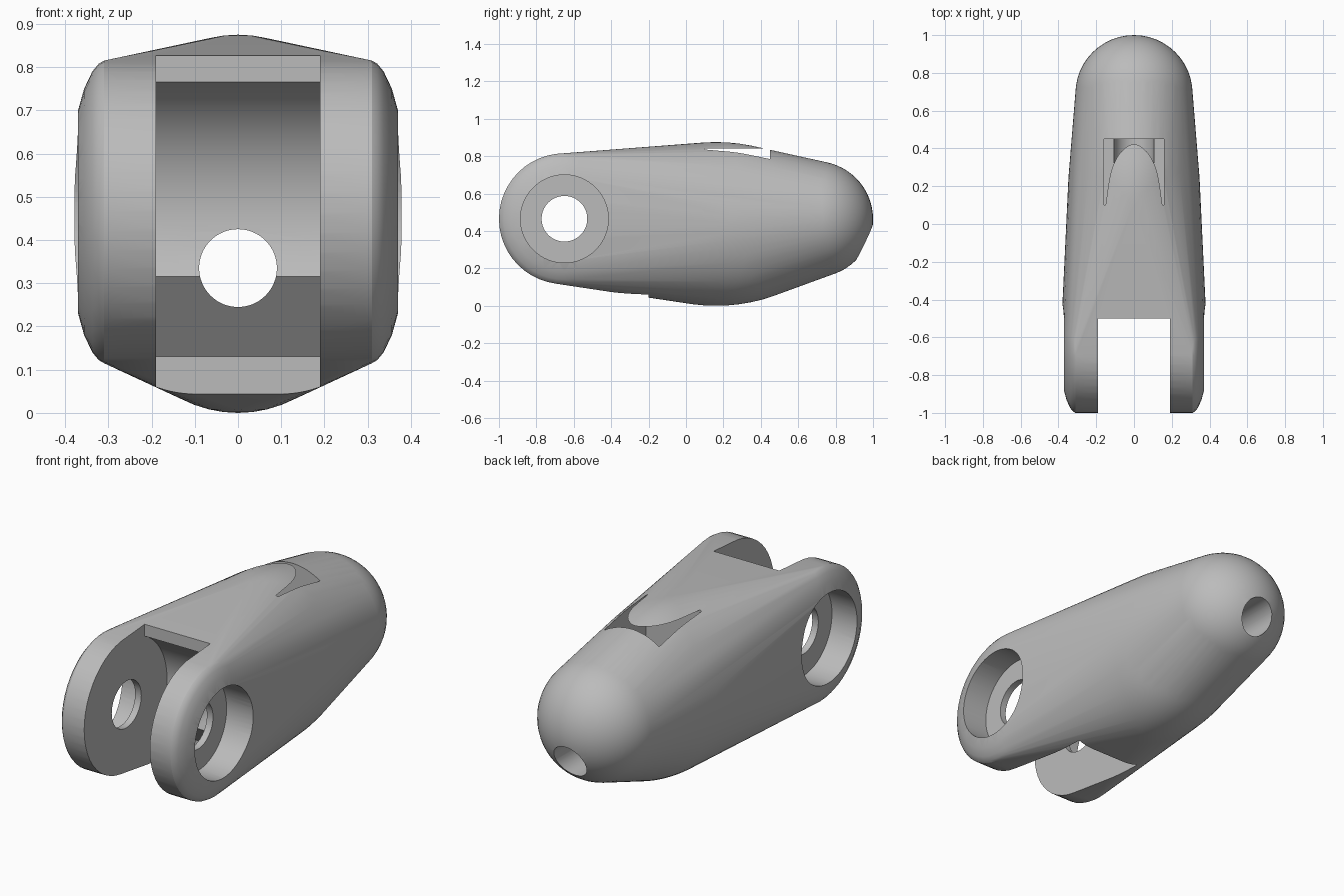
import bpy, bmesh
from math import sin, cos, pi, atan2, hypot, radians
from mathutils import Matrix

if "Cube" in bpy.data.objects:
    bpy.data.objects.remove(bpy.data.objects["Cube"], do_unlink=True)

HINGE_Y, HINGE_Z = -0.65, 0.465
BORE_Z = 0.335

grey = bpy.data.materials.new("plain_grey")
grey.use_nodes = True
colour = (0.5, 0.5, 0.5, 1)
grey.diffuse_color = colour
grey.node_tree.nodes["Principled BSDF"].inputs["Base Color"].default_value = colour


def make_object(name, bm):
    bmesh.ops.recalc_face_normals(bm, faces=bm.faces)
    mesh = bpy.data.meshes.new(name)
    bm.to_mesh(mesh)
    bm.free()
    mesh.materials.append(grey)
    obj = bpy.data.objects.new(name, mesh)
    bpy.context.collection.objects.link(obj)
    return obj


def cylinder(name, radius, start, end, axis, segments=64):
    """Cylinder along x through the hinge, or along y through the bore."""
    bm = bmesh.new()
    mid = (start + end) / 2
    if axis == "X":
        place = Matrix.Translation((mid, HINGE_Y, HINGE_Z)) @ Matrix.Rotation(pi / 2, 4, "Y")
    else:
        place = Matrix.Translation((0, mid, BORE_Z)) @ Matrix.Rotation(pi / 2, 4, "X")
    bmesh.ops.create_cone(bm, cap_ends=True, segments=segments, radius1=radius,
                          radius2=radius, depth=end - start, matrix=place)
    return make_object(name, bm)


# Body: one taut skin over a domed hinge disc, a middle bulge and a round end
bm = bmesh.new()
disc_profile = [(0.35, 0.31), (0.343, 0.322), (0.325, 0.337), (0.285, 0.356),
                (0.235, 0.37), (0.12, 0.384), (0.02, 0.388)]
for radius, x in disc_profile:
    for side in (-x, x):
        for i in range(48):
            a = 2 * pi * i / 48
            bm.verts.new((side, HINGE_Y + radius * cos(a), HINGE_Z + radius * sin(a)))
bulge = Matrix.Translation((0, 0.16, 0.4375)) @ Matrix.Diagonal((0.35, 0.65, 0.4375, 1))
end_ball = Matrix.Translation((0, 0.69, 0.463)) @ Matrix.Scale(0.31, 4)
for place in (bulge, end_ball):
    bmesh.ops.create_uvsphere(bm, u_segments=48, v_segments=32, radius=1, matrix=place)
bmesh.ops.delete(bm, geom=bm.faces[:], context="FACES_ONLY")
bmesh.ops.delete(bm, geom=bm.edges[:], context="EDGES_FACES")
bmesh.ops.convex_hull(bm, input=bm.verts[:])
bmesh.ops.delete(bm, geom=[v for v in bm.verts if not v.link_faces], context="VERTS")
body = make_object("link_body", bm)

# Fork slot: round clearance behind the hinge, relieved at the bottom
top_edge, low_edge = (-0.5, 0.765), (-0.35, 0.315)
reach = hypot(top_edge[0] - HINGE_Y, top_edge[1] - HINGE_Z)
a0 = atan2(top_edge[1] - HINGE_Z, top_edge[0] - HINGE_Y)
a1 = atan2(low_edge[1] - HINGE_Z, low_edge[0] - HINGE_Y)
outline = [(-0.2, 0.13), (-0.2, -0.1), (-1.1, -0.1), (-1.1, 1), (-0.5, 1)]
for i in range(25):
    a = a0 + (a1 - a0) * i / 24
    outline.append((HINGE_Y + reach * cos(a), HINGE_Z + reach * sin(a)))
bm = bmesh.new()
face = bm.faces.new([bm.verts.new((-0.19, y, z)) for y, z in outline])
sweep = bmesh.ops.extrude_face_region(bm, geom=[face])
bmesh.ops.translate(bm, vec=(0.38, 0, 0),
                    verts=[g for g in sweep["geom"] if isinstance(g, bmesh.types.BMVert)])
cutters = [make_object("fork_slot", bm)]

# Pocket under the top skin, leaving a thin tongue above it
bm = bmesh.new()
bmesh.ops.create_cube(bm, size=1, matrix=Matrix.Translation((0, 0.275, 0.5875))
                      @ Matrix.Diagonal((0.32, 0.35, 0.505, 1)))
cutters.append(make_object("pocket", bm))

# Pin hole, counterbores and lengthwise bore
cutters += [
    cylinder("pin_hole", 0.122, -0.5, 0.5, "X"),
    cylinder("left_counterbore", 0.235, 0.225, 0.5, "X"),
    cylinder("right_counterbore", 0.235, -0.5, -0.225, "X"),
    cylinder("wide_bore", 0.106, 0.15, 0.6, "Y"),
    cylinder("long_bore", 0.09, -0.45, 1.2, "Y"),
]

bpy.context.view_layer.objects.active = body
for cutter in cutters:
    cutter.hide_render = True
    cut = body.modifiers.new(cutter.name, "BOOLEAN")
    cut.operation = "DIFFERENCE"
    cut.solver = "EXACT"
    cut.object = cutter
    bpy.ops.object.modifier_apply(modifier=cut.name)
    bpy.data.objects.remove(cutter, do_unlink=True)

bpy.ops.object.select_all(action="DESELECT")
body.select_set(True)
bpy.ops.object.shade_smooth_by_angle(angle=radians(25))
